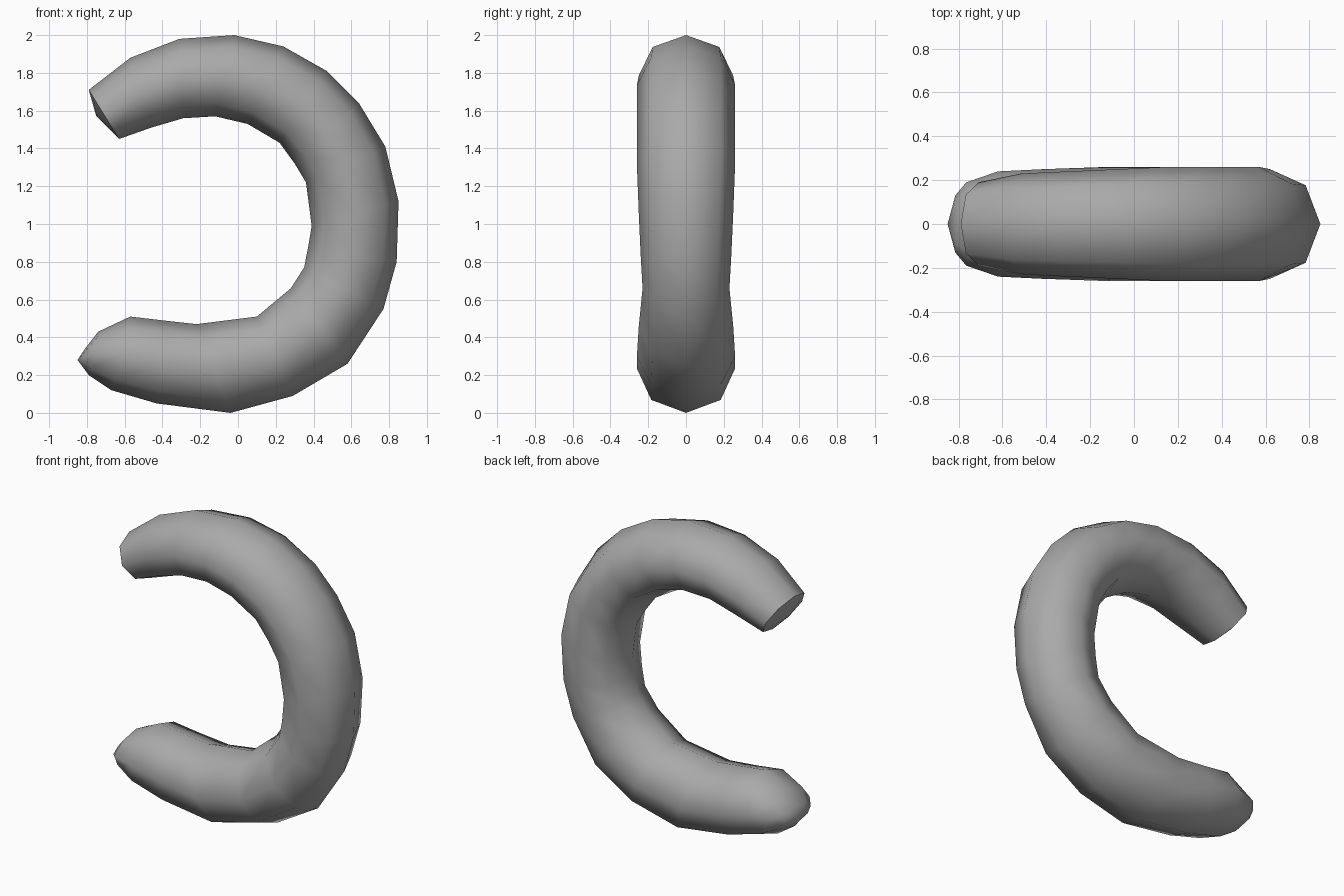
import bpy
import bmesh
from math import cos, sin, pi
from mathutils import Vector

SIDES = 8

# Remove only the default object
default_cube = bpy.data.objects.get("Cube")
if default_cube:
    bpy.data.objects.remove(default_cube, do_unlink=True)


def make_material(name, colour):
    material = bpy.data.materials.new(name)
    material.use_nodes = True
    material.diffuse_color = colour
    material.node_tree.nodes["Principled BSDF"].inputs["Base Color"].default_value = colour
    return material


def add_section(bm, section):
    """Add one eight-sided loop spanning the outer and inner edge of the arc."""
    outer_x, outer_z, inner_x, inner_z, half_width = section
    outer = Vector((outer_x, 0, outer_z))
    inner = Vector((inner_x, 0, inner_z))
    centre = (outer + inner) / 2
    radial = (outer - inner) / 2
    across = Vector((0, half_width, 0))
    angles = [2 * pi * i / SIDES for i in range(SIDES)]
    return [bm.verts.new(centre + radial * cos(a) + across * sin(a)) for a in angles]


def bridge(bm, first, second):
    for i in range(SIDES):
        j = (i + 1) % SIDES
        bm.faces.new((first[i], first[j], second[j], second[i]))


def close_end(bm, loop, tip):
    """Close a loop with a fan of triangles to a shallow tip."""
    point = bm.verts.new(tip)
    for i in range(SIDES):
        bm.faces.new((loop[i], loop[(i + 1) % SIDES], point))


# Sections along the arc: outer x, z, inner x, z, half width
SECTIONS = [
    (-.79, 1.71, -.63, 1.45, .19),
    (-.57, 1.88, -.46, 1.51, .23),
    (-.31, 1.98, -.29, 1.56, .24),
    (-.02, 2, -.12, 1.57, .25),
    (.24, 1.94, .05, 1.53, .26),
    (.47, 1.81, .22, 1.43, .26),
    (.64, 1.64, .3, 1.32, .26),
    (.78, 1.41, .36, 1.22, .26),
    (.85, 1.12, .39, .99, .25),
    (.84, .8, .37, .87, .24),
    (.77, .55, .35, .77, .23),
    (.58, .26, .28, .66, .25),
    (.29, .09, .1, .51, .26),
    (-.04, 0, -.22, .47, .26),
    (-.43, .05, -.4, .49, .25),
    (-.67, .12, -.57, .51, .24),
    (-.79, .2, -.74, .43, .19),
    (-.82, .24, -.81, .34, .13),
]

# Curved tube with a blunt upper end and a rounded lower end
bm = bmesh.new()
loops = [add_section(bm, section) for section in SECTIONS]
for first, second in zip(loops, loops[1:]):
    bridge(bm, first, second)
close_end(bm, loops[0], (-.75, 0, 1.57))
close_end(bm, loops[-1], (-.85, 0, .28))
bmesh.ops.recalc_face_normals(bm, faces=bm.faces)
mesh = bpy.data.meshes.new("curved_tube")
bm.to_mesh(mesh)
bm.free()

tube = bpy.data.objects.new("curved_tube", mesh)
bpy.context.collection.objects.link(tube)
mesh.materials.append(make_material("mid_grey", (.4, .4, .4, 1)))

# Smooth sides with a crisp rim at the blunt end
bpy.ops.object.select_all(action="DESELECT")
tube.select_set(True)
bpy.context.view_layer.objects.active = tube
bpy.ops.object.shade_smooth_by_angle(angle=pi / 3)
